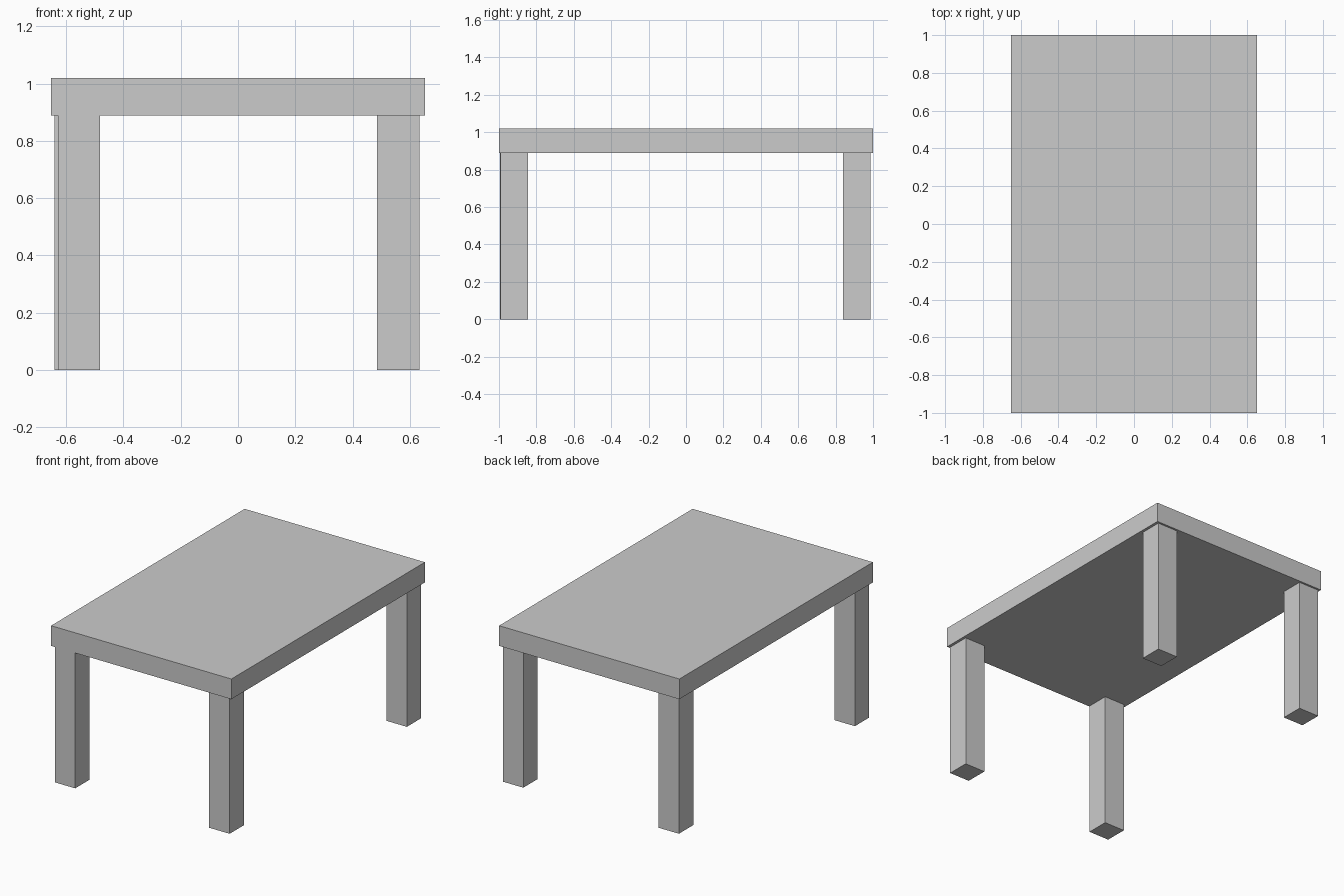
import bpy
import bmesh
from mathutils import Vector

if "Cube" in bpy.data.objects:
    bpy.data.objects.remove(bpy.data.objects["Cube"])


def box(name, lo, hi):
    lo, hi = Vector(lo), Vector(hi)
    bm = bmesh.new()
    bmesh.ops.create_cube(bm, size=1.0)
    bmesh.ops.scale(bm, vec=hi - lo, verts=bm.verts)
    bmesh.ops.translate(bm, vec=(lo + hi) / 2, verts=bm.verts)
    mesh = bpy.data.meshes.new(name)
    bm.to_mesh(mesh)
    bm.free()
    obj = bpy.data.objects.new(name, mesh)
    bpy.context.collection.objects.link(obj)
    return obj


LEG = 0.148      # square leg width
UNDER = 0.888    # underside of the top

# Thick slab top
box("table_top", (-0.652, -1, UNDER), (0.652, 1, 1.02))

# Four square legs, set very slightly unevenly (minimum x, minimum y)
legs = {
    "front_left_leg": (-0.629, -0.995),
    "front_right_leg": (0.486, -0.992),
    "back_left_leg": (-0.640, 0.839),
    "back_right_leg": (0.486, 0.839),
}
for name, (x, y) in legs.items():
    box(name, (x, y, 0), (x + LEG, y + LEG, UNDER))
